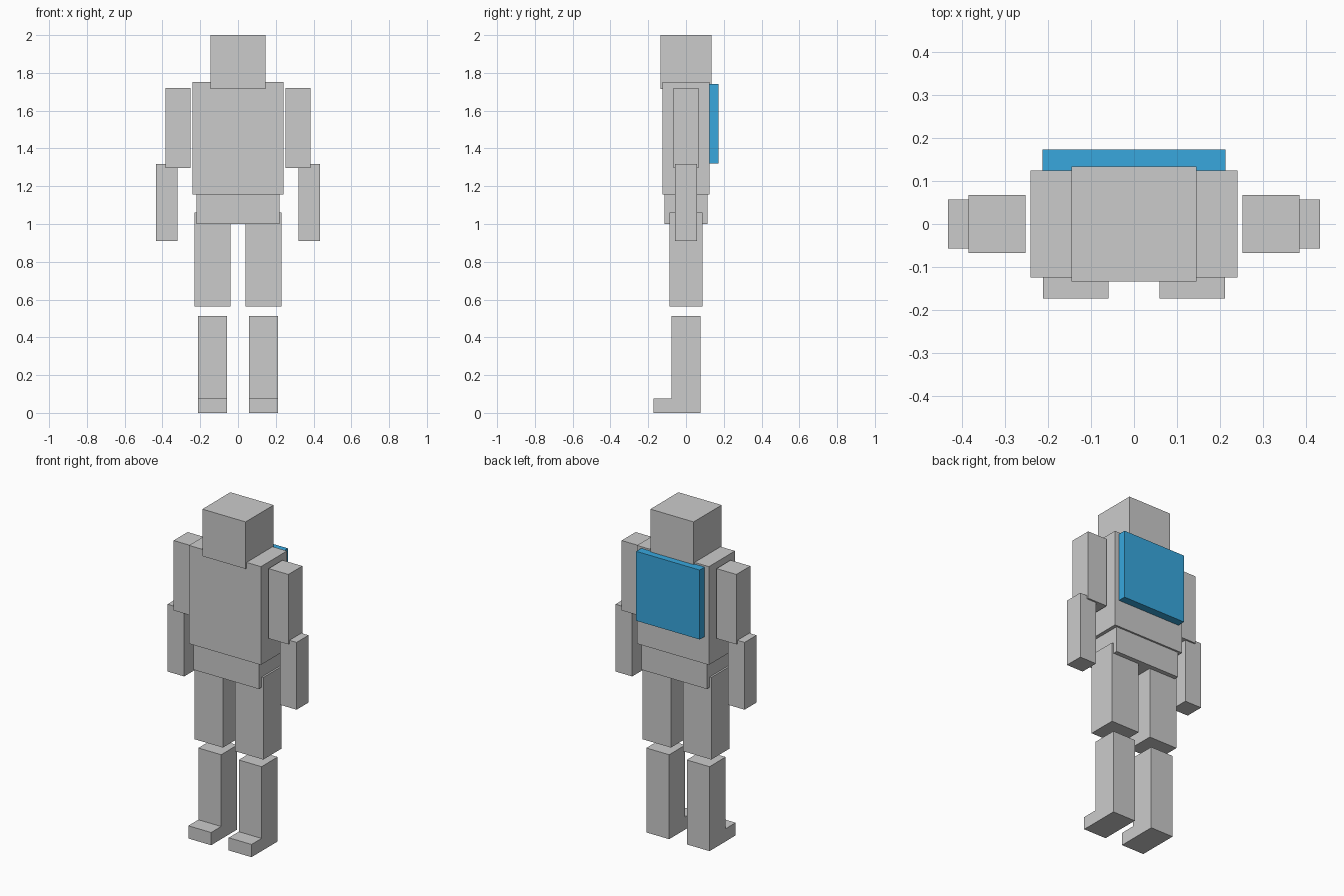
import bpy

if "Cube" in bpy.data.objects:
    bpy.data.objects.remove(bpy.data.objects["Cube"])


def prism(name, x0, x1, profile):
    """Extrude a (y, z) outline from x0 to x1."""
    n = len(profile)
    verts = [(x, y, z) for x in (x0, x1) for y, z in profile]
    faces = [tuple(reversed(range(n))), tuple(range(n, 2 * n))]
    faces += [(i, (i + 1) % n, n + (i + 1) % n, n + i) for i in range(n)]
    mesh = bpy.data.meshes.new(name)
    mesh.from_pydata(verts, [], faces)
    obj = bpy.data.objects.new(name, mesh)
    bpy.context.collection.objects.link(obj)
    return obj


def box(name, x0, x1, y0, y1, z0, z1):
    return prism(name, x0, x1, [(y0, z0), (y1, z0), (y1, z1), (y0, z1)])


# Head and body
box("head", -0.145, 0.145, -0.134, 0.134, 1.715, 2.0)
box("torso", -0.241, 0.241, -0.125, 0.125, 1.155, 1.751)
box("pelvis", -0.22, 0.22, -0.114, 0.114, 0.999, 1.155)

# Blue back panel
panel = box("back_panel", -0.213, 0.213, 0.125, 0.173, 1.32, 1.741)
blue = bpy.data.materials.new("blue")
blue.diffuse_color = (0.04, 0.39, 0.73, 1)
blue.use_nodes = True
blue.node_tree.nodes["Principled BSDF"].inputs["Base Color"].default_value = blue.diffuse_color
panel.data.materials.append(blue)

# Limbs, one set per side
for side, s in (("left", 1), ("right", -1)):
    def span(a, b):
        return (a, b) if s > 0 else (-b, -a)

    box(f"{side}_upper_arm", *span(0.252, 0.385), -0.067, 0.067, 1.296, 1.72)
    box(f"{side}_forearm", *span(0.321, 0.433), -0.057, 0.057, 0.909, 1.317)
    box(f"{side}_thigh", *span(0.04, 0.231), -0.087, 0.087, 0.564, 1.062)
    # Lower leg with the foot sticking out in front
    prism(f"{side}_lower_leg", *span(0.059, 0.212),
          [(-0.173, 0), (0.077, 0), (0.077, 0.512), (-0.077, 0.512),
           (-0.077, 0.077), (-0.173, 0.077)])
